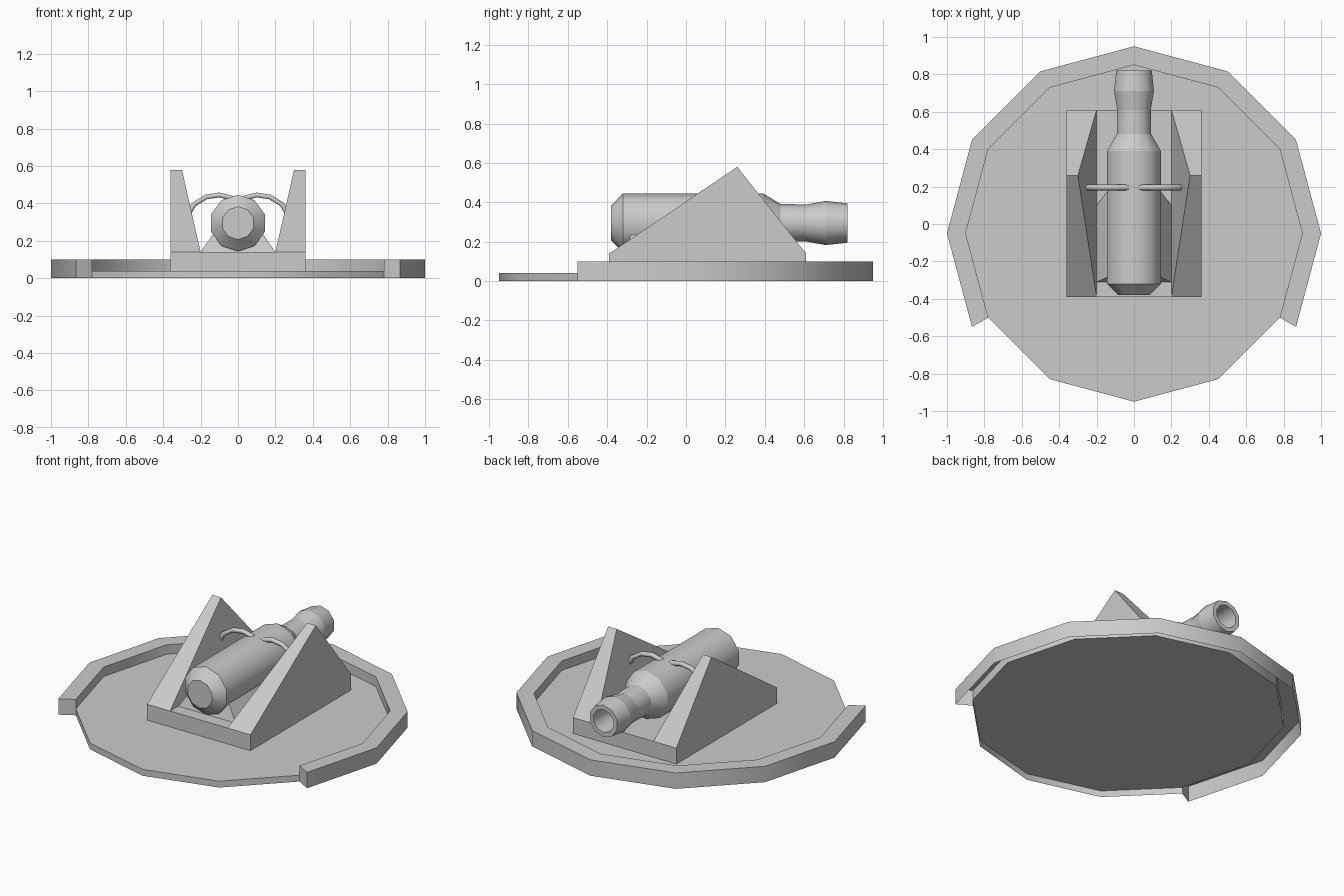
import bpy, bmesh
from math import sin, cos, radians, pi

if "Cube" in bpy.data.objects:
    bpy.data.objects.remove(bpy.data.objects["Cube"])

CY = -0.05  # centre of the platform in y


def make(name, verts, faces, recalc=True):
    me = bpy.data.meshes.new(name)
    me.from_pydata(verts, [], faces)
    if recalc:
        bm = bmesh.new()
        bm.from_mesh(me)
        bmesh.ops.recalc_face_normals(bm, faces=bm.faces)
        bm.to_mesh(me)
        bm.free()
    ob = bpy.data.objects.new(name, me)
    bpy.context.collection.objects.link(ob)
    return ob


def hexa(name, bottom, top):
    """Block between two four-point loops, open where it sits on another part."""
    sides = [(i, (i + 1) % 4, (i + 1) % 4 + 4, i + 4) for i in range(4)]
    return make(name, bottom + top, [(4, 5, 6, 7)] + sides, recalc=False)


def rect(x, y0, y1, z):
    return [(-x, y0, z), (x, y0, z), (x, y1, z), (-x, y1, z)]


def polar(r, deg, z):
    a = radians(deg)
    return (r * cos(a), CY + r * sin(a), z)


def smooth(ob, deg):
    bpy.ops.object.select_all(action='DESELECT')
    ob.select_set(True)
    bpy.context.view_layer.objects.active = ob
    bpy.ops.object.shade_smooth_by_angle(angle=radians(deg))


# twelve-sided floor sheet with a low skirt along the front, open underneath
n = 12
v = [polar(0.9, i * 30, 0.04) for i in range(n)]
v += [polar(0.9, i * 30, 0) for i in range(7, 12)]
f = [tuple(range(n))] + [(n + i, n + i + 1, 8 + i, 7 + i) for i in range(4)]
smooth(make("floor_plate", v, f, recalc=False), 35)

# raised rim, open at the front and hollow underneath
v, f = [], []
for k in range(9):
    a = -30 + 30 * k
    v += [polar(1, a, 0), polar(1, a, 0.1), polar(0.9, a, 0.1), polar(0.9, a, 0.04)]
for k in range(8):
    b = 4 * k
    f += [(b + j, b + 4 + j, b + 5 + j, b + 1 + j) for j in range(3)]
v += [polar(0.9, -30, 0), polar(0.9, 210, 0)]
f += [(0, 1, 2, 3, 36), (37, 35, 34, 33, 32)]
smooth(make("raised_rim", v, f, recalc=False), 35)

# carriage bed and the wedge below the barrel
hexa("carriage_bed", rect(0.36, -0.39, 0.61, 0.04), rect(0.36, -0.39, 0.61, 0.14))
hexa("barrel_wedge", rect(0.2, -0.31, 0.1, 0.14), rect(0.11, -0.27, 0.22, 0.27))

# triangular cheeks leaning on the inside
for s, side in ((-1, "left"), (1, "right")):
    v = [(s * 0.2, -0.39, 0.14), (s * 0.3, 0.26, 0.58), (s * 0.2, 0.61, 0.14),
         (s * 0.36, -0.39, 0.14), (s * 0.36, 0.26, 0.58), (s * 0.36, 0.61, 0.14)]
    make(side + "_cheek", v, [(0, 1, 2), (5, 4, 3), (0, 3, 4, 1), (1, 4, 5, 2), (2, 5, 3, 0)])

# ten-sided lathed barrel with a bore; rounded around, crisp at each ring
profile = [(-0.38, 0.088), (-0.32, 0.151), (0.39, 0.151), (0.48, 0.097), (0.61, 0.094),
           (0.71, 0.112), (0.82, 0.1), (0.82, 0.072), (0.6, 0.068)]
n = 10
v = [(r * sin(2 * pi * i / n), y, 0.295 + r * cos(2 * pi * i / n))
     for y, r in profile for i in range(n)]
f = [(k * n + i, k * n + (i + 1) % n, (k + 1) * n + (i + 1) % n, (k + 1) * n + i)
     for k in range(len(profile) - 1) for i in range(n)]
f += [tuple(range(n))[::-1], tuple(range(len(v) - n, len(v)))]
barrel = make("barrel", v, f)
smooth(barrel, 40)
for e in barrel.data.edges:
    if e.vertices[0] // n == e.vertices[1] // n:
        e.use_edge_sharp = True

# curved straps from the cheeks to the barrel
path = [(0.265, 0.345), (0.235, 0.395), (0.17, 0.435), (0.1, 0.445), (0.03, 0.428)]
for s, side in ((-1, "left"), (1, "right")):
    cu = bpy.data.curves.new(side + "_strap", 'CURVE')
    cu.dimensions = '3D'
    cu.bevel_depth = 0.015
    cu.bevel_resolution = 1
    cu.use_fill_caps = True
    sp = cu.splines.new('POLY')
    sp.points.add(len(path) - 1)
    for p, (x, z) in zip(sp.points, path):
        p.co = (s * x, 0.195, z, 1)
    ob = bpy.data.objects.new(side + "_strap", cu)
    bpy.context.collection.objects.link(ob)
